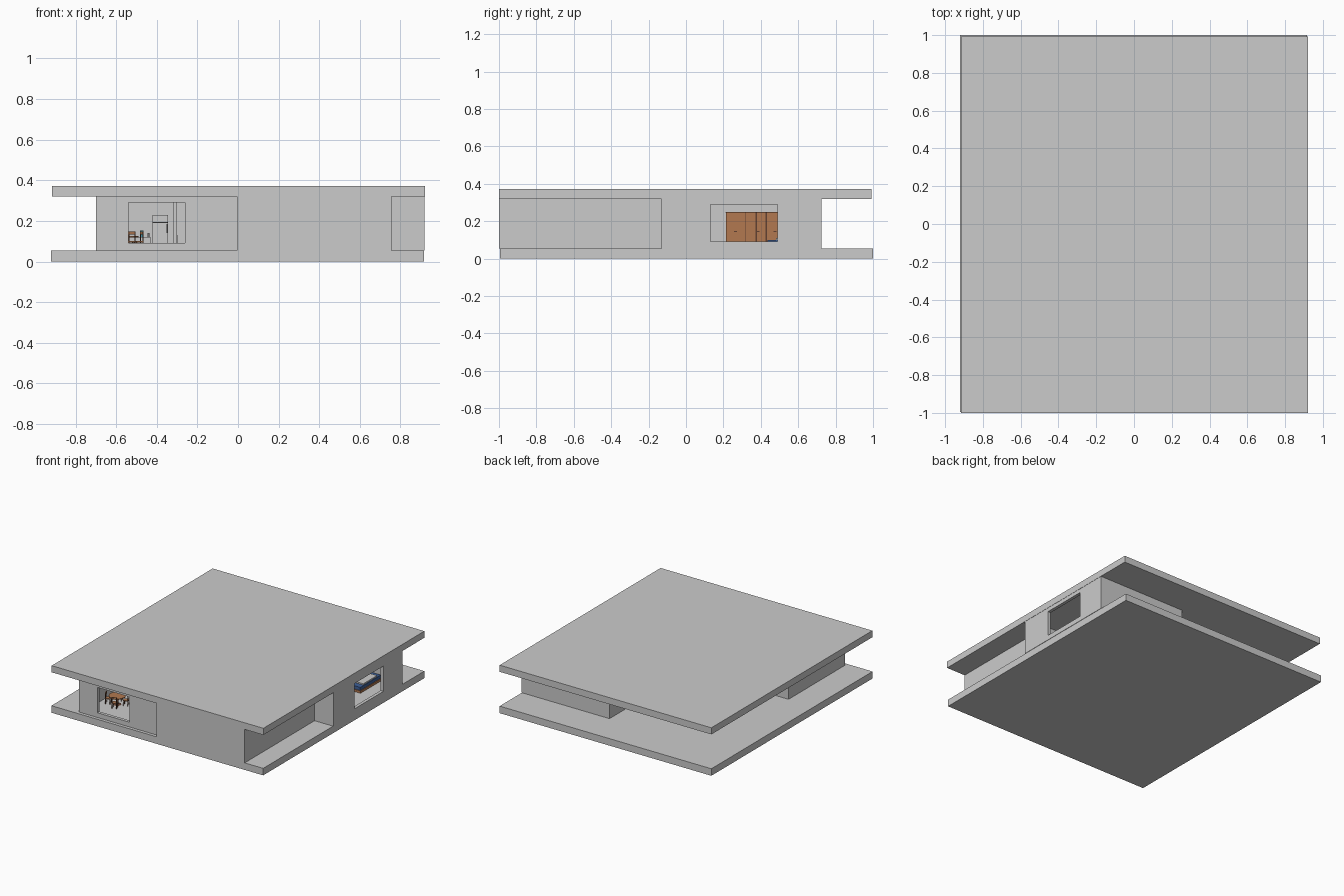
import bpy, bmesh, math

if "Cube" in bpy.data.objects:
    bpy.data.objects.remove(bpy.data.objects["Cube"])

def mat(name, rgb):
    m = bpy.data.materials.new(name)
    m.diffuse_color = (*rgb, 1)
    m.use_nodes = True
    m.node_tree.nodes["Principled BSDF"].inputs["Base Color"].default_value = m.diffuse_color
    return m

WOOD = mat("wood", (0.45, 0.19, 0.08))
DARK = mat("dark_wood", (0.12, 0.05, 0.03))
BLUE = mat("blue_fabric", (0.05, 0.12, 0.32))
TEAL = mat("teal", (0.05, 0.3, 0.4))
WHITE = mat("white_floor", (0.9, 0.9, 0.9))
BLACK = mat("black_trim", (0.03, 0.03, 0.03))

def finish(name, bm, material=None):
    bmesh.ops.recalc_face_normals(bm, faces=bm.faces)
    me = bpy.data.meshes.new(name)
    bm.to_mesh(me)
    bm.free()
    ob = bpy.data.objects.new(name, me)
    bpy.context.collection.objects.link(ob)
    if material:
        me.materials.append(material)
    return ob

def box(name, x0, x1, y0, y1, z0, z1, material=None):
    bm = bmesh.new()
    bmesh.ops.create_cube(bm, size=1)
    for v in bm.verts:
        v.co = (x0 + (v.co.x + .5) * (x1 - x0), y0 + (v.co.y + .5) * (y1 - y0),
                z0 + (v.co.z + .5) * (z1 - z0))
    return finish(name, bm, material)

def cylinder(name, x, y, z0, z1, r1, r2, material=None, n=24):
    bm = bmesh.new()
    bmesh.ops.create_cone(bm, cap_ends=True, segments=n, radius1=r1, radius2=r2, depth=z1 - z0)
    bmesh.ops.translate(bm, verts=bm.verts, vec=(x, y, (z0 + z1) / 2))
    return finish(name, bm, material)

FLOOR, CEIL = 0.055, 0.32

# floor and roof slabs
box("floor_slab", -0.92, 0.915, -0.995, 1.0, 0, FLOOR)
box("roof_slab", -0.915, 0.92, -1.0, 0.993, CEIL, 0.372)

# outer walls follow a stepped plan
plan = [(-.70, -.97), (-.005, -.97), (-.005, -1), (.755, -1), (.755, -.13),
        (.918, -.13), (.918, .725), (.155, .725), (.155, -.27), (-.70, -.27)]
bm = bmesh.new()
low = [bm.verts.new((x, y, FLOOR)) for x, y in plan]
high = [bm.verts.new((x, y, CEIL)) for x, y in plan]
for i in range(len(plan)):
    j = (i + 1) % len(plan)
    bm.faces.new((low[i], low[j], high[j], high[i]))
me = bpy.data.meshes.new("walls")
bm.to_mesh(me)
bm.free()
walls = bpy.data.objects.new("walls", me)
bpy.context.collection.objects.link(walls)
sol = walls.modifiers.new("thickness", 'SOLIDIFY')
sol.thickness, sol.offset, sol.use_even_offset = 0.025, -1, True

# window openings
for name, b in {"front_window_cutter": (-.54, -.26, -1.02, -.92, .092, .29),
                "side_window_cutter": (.86, .96, .13, .49, .092, .29)}.items():
    cut = box(name, *b)
    cut.hide_render = True
    cut.hide_set(True)
    mod = walls.modifiers.new(name, 'BOOLEAN')
    mod.object, mod.operation, mod.solver = cut, 'DIFFERENCE', 'EXACT'

# light interior floors
F = FLOOR + 0.002
box("living_floor", -.675, .13, -.945, -.295, FLOOR, F, WHITE)
box("hall_floor", .13, .73, -.97, -.105, FLOOR, F, WHITE)
box("bedroom_floor", .18, .893, -.105, .70, FLOOR, F, WHITE)

# partitions
box("kitchen_partition", -.32, -.30, -.50, -.295, F, CEIL)
box("bedroom_partition", .18, .893, -.105, -.085, F, CEIL)

# dining table
tx, ty = -.55, -.71
cylinder("table_top", tx, ty, .119, .126, .06, .06, WOOD, 32)
cylinder("table_column", tx, ty, F, .119, .01, .01, DARK, 12)
cylinder("table_foot", tx, ty, F, F + .006, .03, .02, DARK, 16)

# four chairs around the table
def chair(i, ang):
    parts = [("seat", -.018, .018, -.018, .018, .095, .101, WOOD),
             ("back_rail", .014, .018, -.018, .018, .133, .147, WOOD)]
    for sy in (-.018, .014):
        parts.append(("front_leg", -.018, -.014, sy, sy + .004, F, .095, DARK))
        parts.append(("back_leg", .014, .018, sy, sy + .004, F, .147, DARK))
    for p in parts:
        ob = box(f"chair_{i}_{p[0]}", *p[1:])
        ob.rotation_euler.z = ang
        ob.location = (tx + .065 * math.cos(ang), ty + .065 * math.sin(ang), 0)

for i in range(4):
    chair(i, math.radians(20 + 90 * i))

# kitchen: fridge, counter, tap
box("fridge_body", -.42, -.345, -.375, -.30, F, .23)
box("fridge_split", -.42, -.345, -.377, -.375, .19, .194, BLACK)
box("fridge_handle", -.352, -.348, -.38, -.375, .14, .185, BLACK)
box("counter", -.66, -.43, -.37, -.297, F, .122)
box("teal_appliance", -.483, -.466, -.35, -.32, .122, .153, TEAL)
cylinder("tap", -.44, -.33, .122, .14, .005, .005, None, 10)
box("side_cabinet", -.298, -.295 + .0, -.60, -.50, F, .13)

# bedroom wardrobe with doors and knobs
box("wardrobe", .19, .29, .215, .695, F, .246, WOOD)
box("wardrobe_top", .187, .293, .212, .698, .246, .25, DARK)
for y in (.32, .375, .43, .535, .59):
    w = .001 if y in (.32, .535) else .004
    box("wardrobe_gap", .29, .292, y - w, y + w, F, .246, DARK)
for y in (.265, .385, .475, .56, .64):
    box("wardrobe_knob", .29, .297, y - .008, y + .008, .142, .148, DARK)

# bed
box("bed_frame", .42, .76, .43, .695, F, .075, WOOD)
box("mattress", .425, .755, .435, .69, .075, .10, BLUE)
box("pillow", .68, .75, .48, .65, .10, .11, WHITE)
